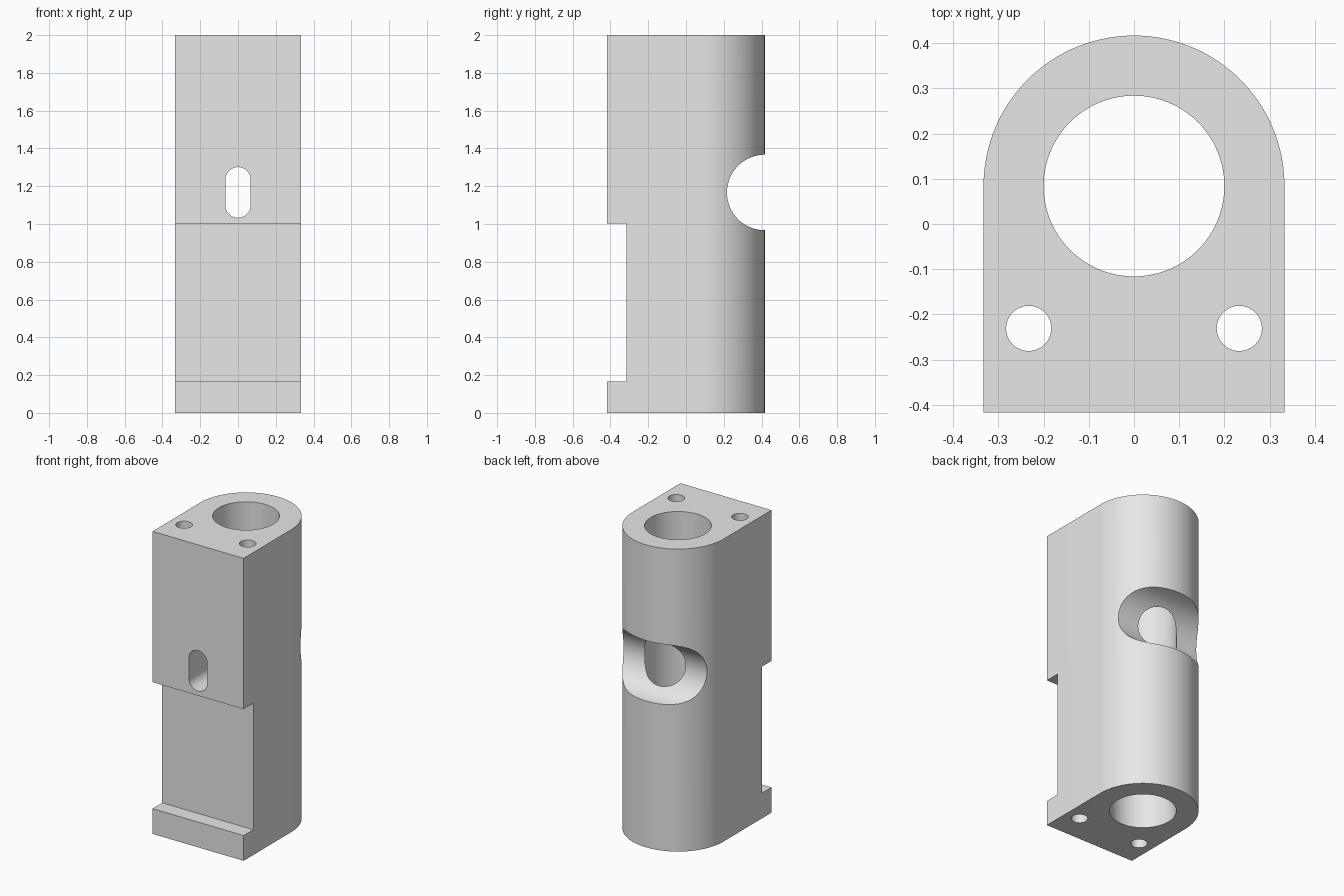
import bpy
import math
from mathutils import Vector

cube = bpy.data.objects.get("Cube")
if cube:
    bpy.data.objects.remove(cube, do_unlink=True)

HALF_W, HALF_D, HEIGHT = 0.333, 0.417, 2.0
BORE_Y = HALF_D - HALF_W
NOTCH_Z = 1.167

grey = bpy.data.materials.new("plain grey")
grey.use_nodes = True
grey.diffuse_color = (0.8, 0.8, 0.8, 1)
grey.node_tree.nodes["Principled BSDF"].inputs["Base Color"].default_value = (0.8, 0.8, 0.8, 1)


def arc(cx, cy, r, start, end, steps):
    """Points along an arc, angles in degrees."""
    angles = [math.radians(start + (end - start) * i / steps) for i in range(steps + 1)]
    return [(cx + r * math.cos(a), cy + r * math.sin(a)) for a in angles]


def prism(name, outline, axis, low, high):
    """Extrude a closed 2D outline along an axis."""
    place = {"X": lambda u, v, w: (w, u, v),
             "Y": lambda u, v, w: (u, w, v),
             "Z": lambda u, v, w: (u, v, w)}[axis]
    n = len(outline)
    verts = [Vector(place(u, v, w)) for w in (low, high) for u, v in outline]
    faces = [tuple(reversed(range(n))), tuple(range(n, 2 * n))]
    faces += [(i, (i + 1) % n, n + (i + 1) % n, n + i) for i in range(n)]
    if axis == "Y":
        faces = [tuple(reversed(f)) for f in faces]
    mesh = bpy.data.meshes.new(name)
    mesh.from_pydata(verts, [], faces)
    mesh.materials.append(grey)
    obj = bpy.data.objects.new(name, mesh)
    bpy.context.collection.objects.link(obj)
    return obj


def circle(cx, cy, r, steps):
    return arc(cx, cy, r, 0, 360, steps)[:-1]


# Body: square front, half-round back
body = prism("body", [(-HALF_W, -HALF_D), (HALF_W, -HALF_D)]
             + arc(0, BORE_Y, HALF_W, 0, 180, 64), "Z", 0, HEIGHT)

# Cutters: main bore, two bolt holes, front recess, round back notch, front slot
cutters = [prism("bore_cutter", circle(0, BORE_Y, 0.2, 96), "Z", -0.1, 2.1)]
for side, label in ((1, "left"), (-1, "right")):
    cutters.append(prism(label + "_bolt_hole_cutter",
                         circle(side * 0.233, -0.231, 0.05, 48), "Z", -0.1, 2.1))
cutters.append(prism("front_recess_cutter",
                     [(-0.6, 0.167), (-0.316, 0.167), (-0.316, 1.003), (-0.6, 1.003)],
                     "X", -0.5, 0.5))
cutters.append(prism("back_notch_cutter", circle(HALF_D, NOTCH_Z, 0.2, 96), "X", -0.5, 0.5))
slot = (arc(0, NOTCH_Z + 0.067, 0.067, 0, 180, 24)
        + arc(0, NOTCH_Z - 0.067, 0.067, 180, 360, 24))
cutters.append(prism("slot_cutter", slot, "Y", -0.6, BORE_Y))

bpy.ops.object.select_all(action="DESELECT")
body.select_set(True)
bpy.context.view_layer.objects.active = body
for cutter in cutters:
    mod = body.modifiers.new(cutter.name, "BOOLEAN")
    mod.operation = "DIFFERENCE"
    mod.solver = "EXACT"
    mod.object = cutter
    bpy.ops.object.modifier_apply(modifier=mod.name)
    bpy.data.objects.remove(cutter, do_unlink=True)

bpy.ops.object.shade_smooth_by_angle(angle=math.radians(30))
